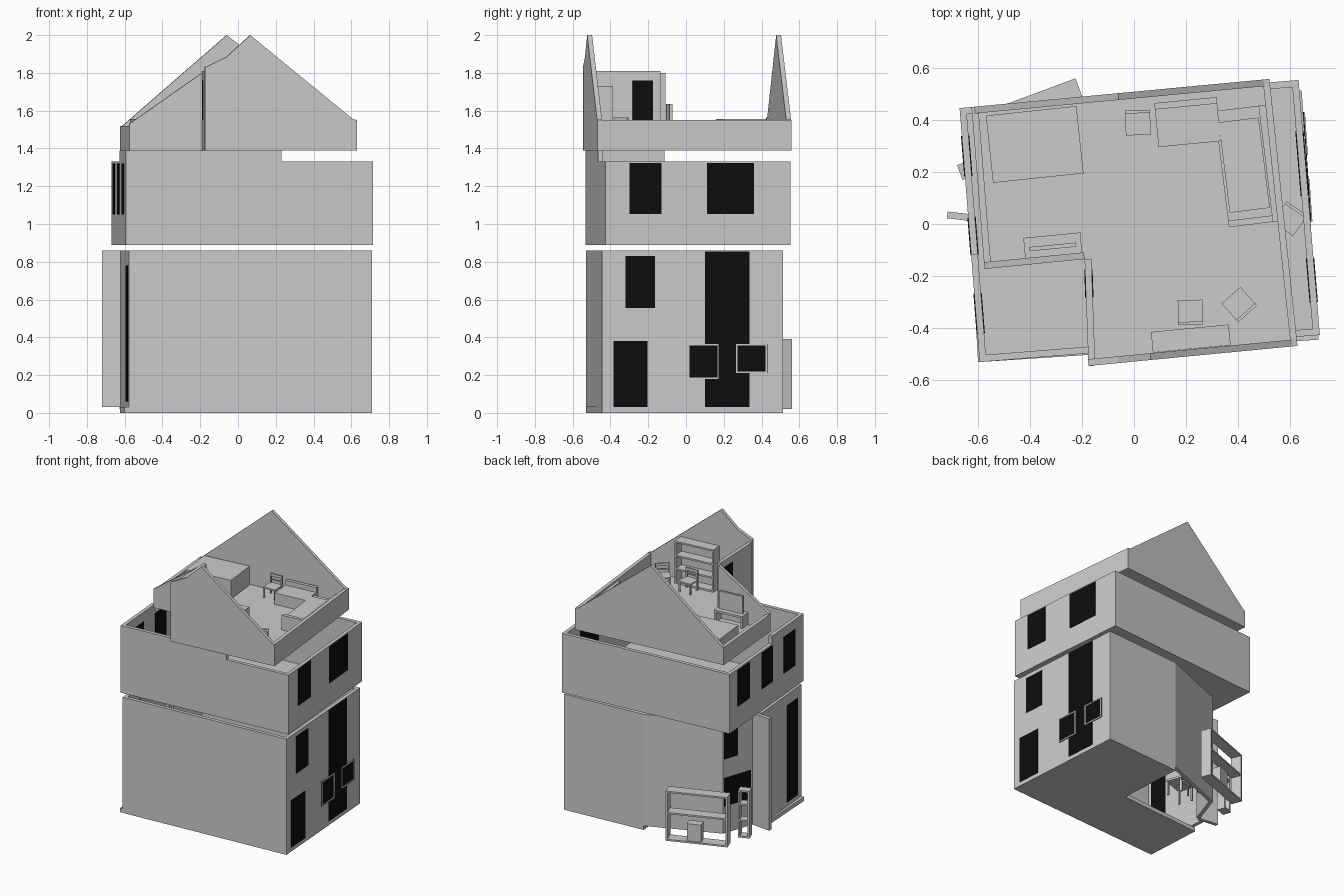
import bpy, bmesh, math
from mathutils import Vector, Matrix

if "Cube" in bpy.data.objects:
    bpy.data.objects.remove(bpy.data.objects["Cube"])

TH = 0.026
black = bpy.data.materials.new("dark_glass")
black.diffuse_color = (0.004, 0.004, 0.004, 1)
black.use_nodes = True
black.node_tree.nodes["Principled BSDF"].inputs["Base Color"].default_value = black.diffuse_color


def finish(name, bm, mat=None):
    bmesh.ops.recalc_face_normals(bm, faces=bm.faces)
    me = bpy.data.meshes.new(name)
    bm.to_mesh(me)
    bm.free()
    ob = bpy.data.objects.new(name, me)
    bpy.context.collection.objects.link(ob)
    if mat:
        me.materials.append(mat)
    return ob


def extrude(name, pts, vec, mat=None):
    bm = bmesh.new()
    f = bm.faces.new([bm.verts.new(p) for p in pts])
    r = bmesh.ops.extrude_face_region(bm, geom=[f])
    bmesh.ops.translate(bm, vec=vec, verts=[v for v in r["geom"] if isinstance(v, bmesh.types.BMVert)])
    return finish(name, bm, mat)


def slab(name, outline, z0, z1):
    extrude(name, [(x, y, z0) for x, y in outline], (0, 0, z1 - z0))


def wall(name, p, q, prof, grow=0.0, depth=TH, mat=None):
    """Wall from p to q; prof is (fraction, z) outline; thickness goes to the left of p->q."""
    p, q = Vector(p), Vector(q)
    d = (q - p).normalized()
    n = Vector((-d.y, d.x))
    pts = []
    for t, z in prof:
        a = p.lerp(q, t) - n * grow
        pts.append((a.x, a.y, z))
    v = n * (depth + 2 * grow)
    return extrude(name, pts, (v.x, v.y, 0), mat)


def rect(t0, t1, z0, z1):
    return [(t0, z0), (t1, z0), (t1, z1), (t0, z1)]


def window(name, p, q, t0, t1, z0, z1, grow=0.003):
    wall(name, p, q, rect(t0, t1, z0, z1), grow, TH, black)


def frame(name, p, q, t0, t1, z0, z1):
    w = 0.008
    for i, r in enumerate([(t0, t1, z0, z0 + w), (t0, t1, z1 - w, z1),
                           (t0, t0 + w, z0, z1), (t1 - w, t1, z0, z1)]):
        wall(f"{name}_bar_{i}", p, q, rect(*r), 0.007)


def parts(name, boxes, loc, deg):
    """Several boxes (x0,x1,y0,y1,z0,z1) as one object."""
    bm = bmesh.new()
    for x0, x1, y0, y1, z0, z1 in boxes:
        m = Matrix.Translation(((x0 + x1) / 2, (y0 + y1) / 2, (z0 + z1) / 2)) @ \
            Matrix.Diagonal((x1 - x0, y1 - y0, z1 - z0, 1))
        bmesh.ops.create_cube(bm, size=1, matrix=m)
    ob = finish(name, bm)
    ob.location = loc
    ob.rotation_euler.z = math.radians(deg)
    return ob


def chair(name, loc, deg):
    a, b = 0.048, 0.036
    bx = [(-a, a, -a, a, 0.07, 0.08), (-a, a, b, a, 0.13, 0.15), (-b, b, b + .004, a - .004, 0.1, 0.11)]
    for sx in (-1, 1):
        xs = sorted((sx * a, sx * (a - 0.01)))
        bx += [(*xs, -a, -a + 0.01, 0, 0.07), (*xs, b, a, 0, 0.15)]
    parts(name, bx, loc, deg)


def shelf(name, w, d, h, levels, loc, deg, back=False):
    t = 0.012
    bx = [(0, t, 0, d, 0, h), (w - t, w, 0, d, 0, h)]
    bx += [(t, w - t, 0, d, z, z + t) for z in [0, h - t] + levels]
    if back:
        bx.append((0, w, 0, 0.006, 0, h))
    parts(name, bx, loc, deg)


def table(name, w, d, h, loc, deg):
    bx = [(-w / 2, w / 2, -d / 2, d / 2, h - 0.015, h)]
    for sx in (-1, 1):
        for sy in (-1, 1):
            x, y = sx * (w / 2 - 0.01), sy * (d / 2 - 0.01)
            bx.append((x - 0.006, x + 0.006, y - 0.006, y + 0.006, 0, h - 0.015))
    parts(name, bx, loc, deg)


# ---- ground storey: L-shaped slab, walls, slanted back-left room ----
FL, FR, BR, B = (-0.6, -0.53), (0.71, -0.445), (0.645, 0.513), (0.02, 0.47)
WL, LB = (-0.578, -0.53), (-0.622, 0.0)
C1, C2 = (-0.49, 0.265), (-0.57, 0.03)
slab("ground_floor_slab", [FL, FR, BR, B, (0.05, -0.035), (-0.625, -0.09)], 0, 0.03)
for nm, p, q in [("front", WL, FR), ("right", FR, BR), ("back", BR, B), ("slanted_back", B, C1),
                 ("room_side", C1, C2), ("left", LB, WL)]:
    wall(f"ground_{nm}_wall", p, q, rect(0, 1, 0.03, 0.86))


def along(y, p, q):
    return (y - p[1]) / (q[1] - p[1])


for i, (y0, y1, z0, z1) in enumerate([(-0.32, -0.165, 0.555, 0.83), (-0.385, -0.205, 0.03, 0.38),
                                      (0.1, 0.335, 0.03, 0.855), (0.01, 0.11, 0.18, 0.365),
                                      (0.265, 0.43, 0.21, 0.365)]):
    t0, t1 = along(y0, FR, BR), along(y1, FR, BR)
    window(f"ground_right_opening_{i}", FR, BR, t0, t1, z0, z1)
    if i > 2:
        frame(f"casement_{i}", FR, BR, t0, t0 + 0.17, z0, z1)
window("ground_left_window", LB, WL, 0.64, 0.9, 0.06, 0.78)
window("room_upper_window", C1, C2, 0.03, 0.5, 0.58, 0.82)
window("room_lower_window", C1, C2, 0.03, 0.93, 0.23, 0.44)
wall("side_panel", (-0.72, 0.022), (-0.57, 0.005), rect(0, 1, 0.03, 0.86))

# furniture around the slanted room
shelf("outer_bookcase", 0.43, 0.08, 0.37, [0.2], (-0.60, 0.335, 0.02), 20.5)
parts("small_cabinet", [(0, 0.1, 0, 0.06, 0, 0.14)], (-0.43, 0.41, 0.02), 20.5)
shelf("narrow_shelf", 0.08, 0.06, 0.35, [0.12, 0.24], (-0.66, 0.17, 0.03), 20)
table("dining_table", 0.17, 0.12, 0.12, (-0.28, 0.16, 0.03), 20)
chair("dining_chair", (-0.28, 0.27, 0.03), 20)

# ---- middle storey: open box, stepped parapet front-left ----
A, Bm, C, D = (-0.594, -0.531), (0.715, -0.427), (0.633, 0.554), (-0.671, 0.446)
slab("middle_floor_slab", [A, Bm, C, D], 0.89, 0.915)
wall("middle_front_wall", A, Bm, [(0, .89), (1, .89), (1, 1.33), (.63, 1.33), (.63, 1.39), (0, 1.39)])
wall("middle_right_wall", Bm, C, rect(0, 1, 0.89, 1.33))
wall("middle_back_wall", C, D, rect(0, 1, 0.89, 1.33))
wall("middle_left_wall", D, A, [(0, .89), (1, .89), (1, 1.39), (.575, 1.39), (.575, 1.33), (0, 1.33)])
for i, (y0, y1) in enumerate([(-0.3, -0.13), (0.11, 0.36)]):
    window(f"middle_right_window_{i}", Bm, C, along(y0, Bm, C), along(y1, Bm, C), 1.052, 1.322)
for i, (t0, t1) in enumerate([(0.11, 0.27), (0.43, 0.58), (0.73, 0.89)]):
    window(f"middle_left_window_{i}", D, A, t0, t1, 1.05, 1.32)
chair("middle_chair", (0.6, 0.02, 0.915), -35)

# ---- attic: gables, low side walls, terrace notch ----
aF, aR, aB, aL = (-0.175, -0.546), (0.629, -0.469), (0.521, 0.558), (-0.625, 0.45)
nL, nC = (-0.575, -0.173), (-0.19, -0.135)
slab("attic_floor_slab", [aF, aR, aB, aL, nL, nC], 1.39, 1.415)
wall("front_gable", aF, aR, [(0, 1.39), (1, 1.39), (1, 1.55), (.975, 1.555), (.298, 2.0), (.143, 1.885),
                             (.03, 1.84), (0, 1.83)])
wall("attic_right_wall", aR, aB, rect(0, 1, 1.39, 1.55))
wall("back_gable", aB, aL, [(0, 1.39), (1, 1.39), (1, 1.51), (.508, 2.0), (.02, 1.555), (0, 1.55)])
wall("attic_left_wall", aL, nL, rect(0, 1, 1.39, 1.52))
wall("notch_slope_wall", nL, nC, [(0, 1.39), (1, 1.39), (1, 1.80), (0, 1.53)])
wall("notch_side_wall", nC, aF, rect(0, 1, 1.39, 1.81))
window("notch_window", nC, aF, 0.1, 0.36, 1.55, 1.76)

# attic furniture
Z = 1.415
parts("bed", [(-0.175, 0.175, -0.13, 0.13, 0, 0.14)], (-0.382, 0.306, Z), 6)
parts("sofa_long", [(-0.1, 0.1, -0.225, 0.225, 0, 0.075), (0.07, 0.1, -0.225, 0.225, 0.075, 0.12),
                    (-0.09, 0.065, -0.17, 0.18, 0.075, 0.088), (-0.1, 0.1, -0.225, -0.2, 0.075, 0.11)],
      (0.437, 0.223, Z), 7)
parts("sofa_short", [(-0.12, 0.12, -0.085, 0.085, 0, 0.085), (-0.12, 0.12, 0.06, 0.085, 0.085, 0.12)],
      (0.206, 0.392, Z), 5.5)
parts("low_cabinet", [(-0.11, 0.11, -0.045, 0.045, 0.075, 0.09), (-0.11, -0.095, -0.045, 0.045, 0, 0.075),
                      (0.095, 0.11, -0.045, 0.045, 0, 0.075), (-0.11, 0.11, -0.045, -0.03, 0, 0.075),
                      (-0.09, 0.09, -0.008, 0.008, 0.09, 0.22)], (-0.312, -0.088, Z), 5.5)
shelf("tall_bookcase", 0.3, 0.08, 0.315, [0.1, 0.2], (0.073, -0.495, Z), 5.5, back=True)
chair("chair_back", (0.015, 0.39, Z), 2)
chair("chair_front", (0.217, -0.34, Z), 181)
chair("chair_turned", (0.405, -0.31, Z), 222)
